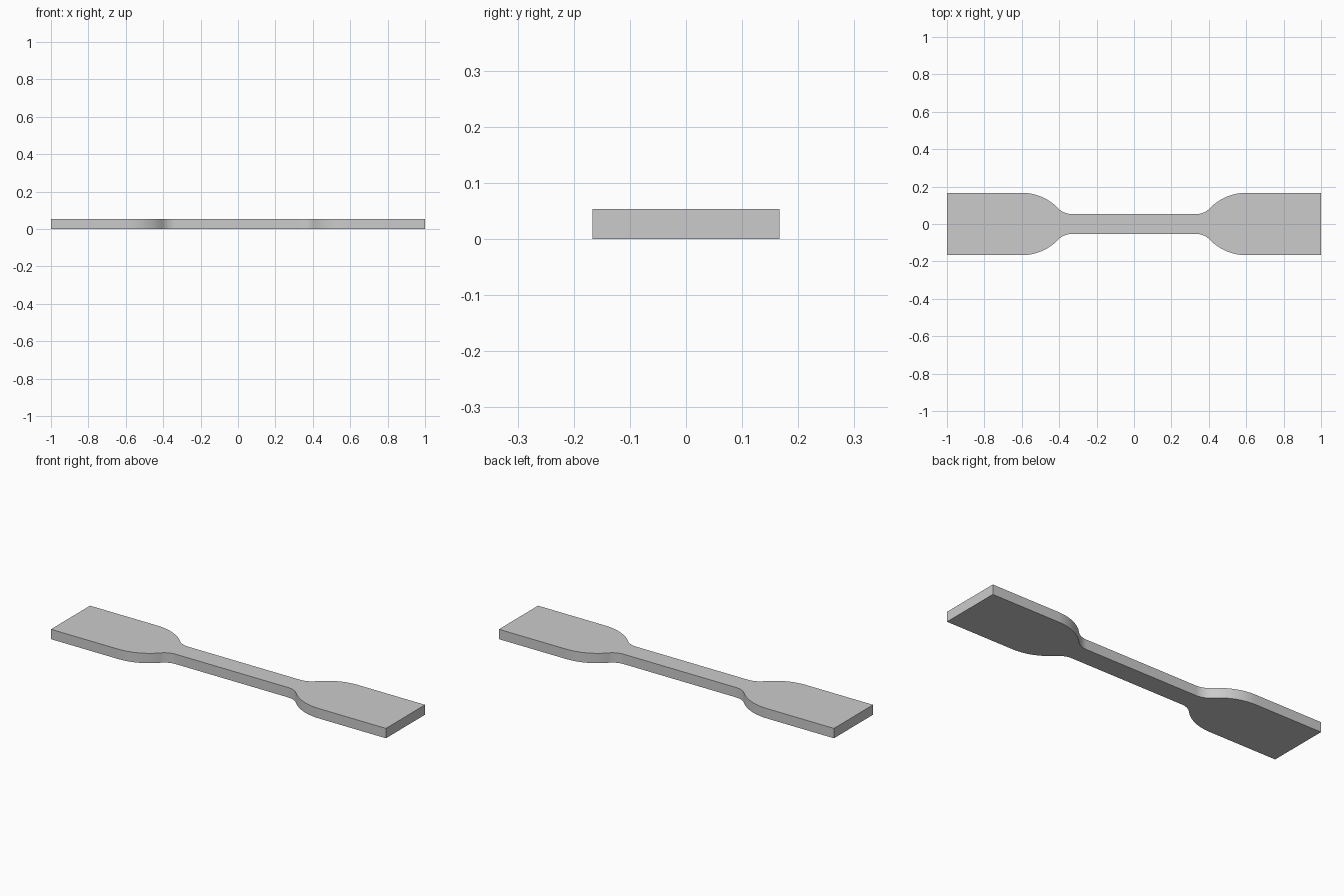
import bpy, bmesh, math

cube = bpy.data.objects.get("Cube")
if cube:
    bpy.data.objects.remove(cube, do_unlink=True)

HALF_LENGTH, GRIP, NECK, THICKNESS = 1.0, 1 / 6, 0.0533, 0.0533
NECK_END, SHOULDER_END = 1 / 3, 0.6
FILLET = 0.1
STEPS = 20

# Two tangent arcs joining the neck to the grip
dx, dy = SHOULDER_END - NECK_END, GRIP - NECK
radius_sum = (dx * dx + dy * dy) / (2 * dy)
shoulder = radius_sum - FILLET
sweep = math.asin(dx / radius_sum)

quarter = []
for i in range(STEPS + 1):
    a = sweep * i / STEPS
    quarter.append((NECK_END + FILLET * math.sin(a),
                    NECK + FILLET * (1 - math.cos(a))))
for i in range(1, STEPS + 1):
    a = sweep * (1 - i / STEPS)
    quarter.append((SHOULDER_END - shoulder * math.sin(a),
                    GRIP - shoulder * (1 - math.cos(a))))
quarter.append((HALF_LENGTH, GRIP))

# Mirror the quarter profile into a closed counter-clockwise outline
upper = quarter[::-1] + [(-x, y) for x, y in quarter]
outline = upper + [(x, -y) for x, y in reversed(upper)]

# Extrude the outline to the sheet thickness
bm = bmesh.new()
base = bm.faces.new([bm.verts.new((x, y, 0)) for x, y in outline])
top = bmesh.ops.extrude_face_region(bm, geom=[base], use_keep_orig=True)
bmesh.ops.translate(bm, vec=(0, 0, THICKNESS),
                    verts=[v for v in top["geom"] if isinstance(v, bmesh.types.BMVert)])
bmesh.ops.recalc_face_normals(bm, faces=bm.faces)
mesh = bpy.data.meshes.new("test_strip")
bm.to_mesh(mesh)
bm.free()

strip = bpy.data.objects.new("test_strip", mesh)
bpy.context.collection.objects.link(strip)

# Plain grey material
grey = bpy.data.materials.new("plain_grey")
grey.use_nodes = True
colour = (0.6, 0.6, 0.6, 1)
grey.diffuse_color = colour
grey.node_tree.nodes["Principled BSDF"].inputs["Base Color"].default_value = colour
mesh.materials.append(grey)

# Smooth curved walls, sharp rims
bpy.ops.object.select_all(action="DESELECT")
strip.select_set(True)
bpy.context.view_layer.objects.active = strip
bpy.ops.object.shade_smooth_by_angle(angle=math.radians(30))
